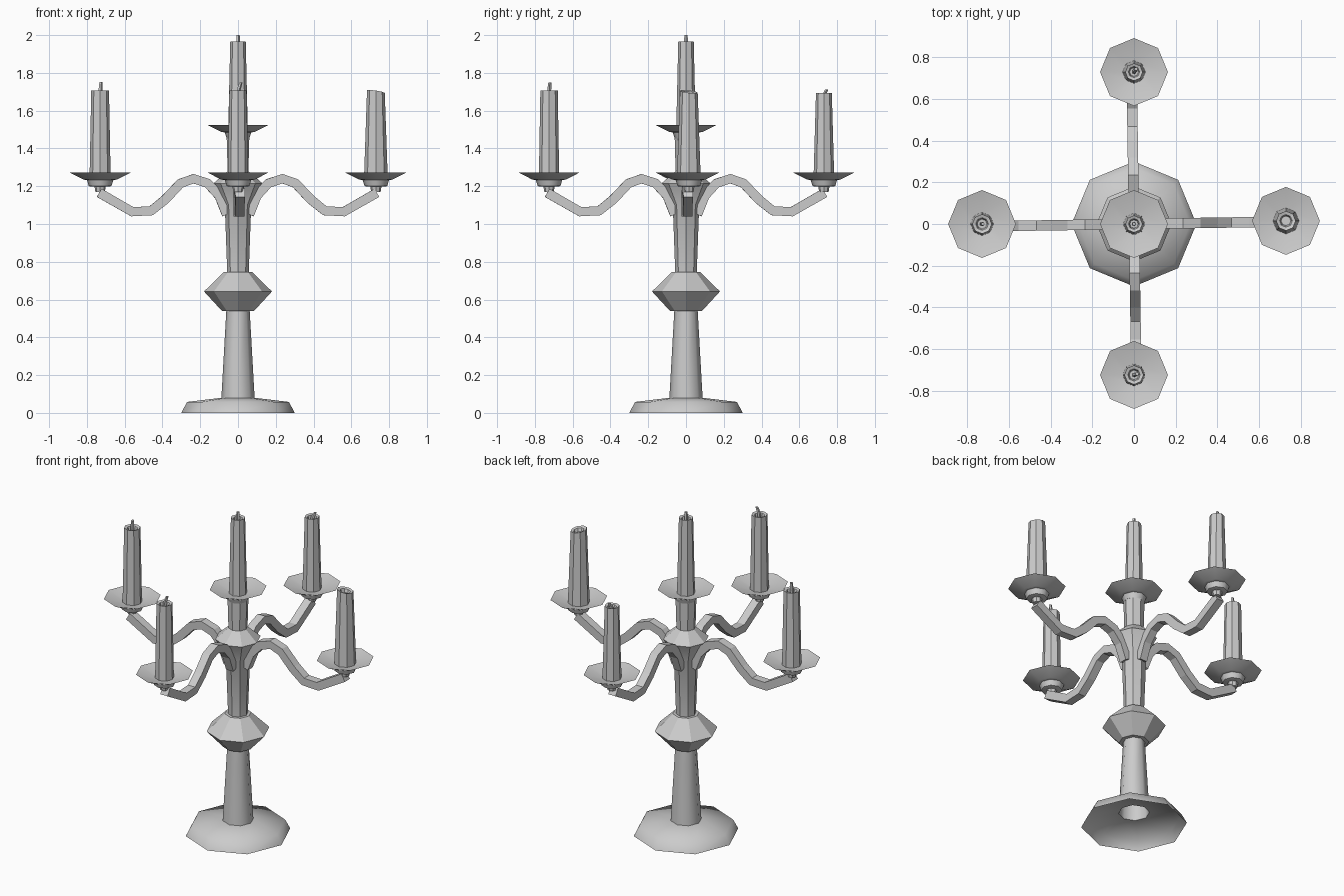
import bpy, bmesh, math
from mathutils import Vector, Matrix

if "Cube" in bpy.data.objects:
    bpy.data.objects.remove(bpy.data.objects["Cube"])

SIDES = 8


def finish(bm, name, smooth):
    bmesh.ops.remove_doubles(bm, verts=bm.verts, dist=1e-5)
    bmesh.ops.recalc_face_normals(bm, faces=bm.faces)
    me = bpy.data.meshes.new(name)
    bm.to_mesh(me)
    bm.free()
    ob = bpy.data.objects.new(name, me)
    bpy.context.collection.objects.link(ob)
    if smooth:
        bpy.ops.object.select_all(action='DESELECT')
        ob.select_set(True)
        bpy.context.view_layer.objects.active = ob
        bpy.ops.object.shade_smooth_by_angle(angle=math.radians(smooth))
    return ob


def bridge(bm, rings, cap_start=False, cap_end=False):
    for a, b in zip(rings, rings[1:]):
        n = len(a)
        for i in range(n):
            j = (i + 1) % n
            bm.faces.new((a[i], a[j], b[j], b[i]))
    if cap_start:
        bm.faces.new(rings[0][::-1])
    if cap_end:
        bm.faces.new(rings[-1])


def lathe(name, profile, centre=(0, 0, 0), smooth=30, cap_start=False, cap_end=False, slant=None):
    """Eight-sided turned part; slant tilts the rings above z = 0.4 * height."""
    bm = bmesh.new()
    c = Vector(centre)
    rings = []
    for k, (r, z) in enumerate(profile):
        ring = []
        for i in range(SIDES):
            a = math.tau * i / SIDES
            p = Vector((r * math.cos(a), r * math.sin(a), z))
            if slant and k > 0:
                p.z += slant[0] * p.x + slant[1] * p.y
            ring.append(bm.verts.new(c + p))
        rings.append(ring)
    bridge(bm, rings, cap_start, cap_end)
    return finish(bm, name, smooth)


def arm(name, path, size, turn):
    """Square bar swept along a path in the x-z plane, then turned round z."""
    bm = bmesh.new()
    pts = [Vector((x, 0, z)) for x, z in path]
    rings = []
    for i, p in enumerate(pts):
        d0 = (p - pts[max(i - 1, 0)]).normalized()
        d1 = (pts[min(i + 1, len(pts) - 1)] - p).normalized()
        t = (d0 + d1).normalized()
        n = Vector((-t.z, 0, t.x)) * size / 2
        s = Vector((0, size / 2, 0))
        rings.append([bm.verts.new(p + q) for q in (n + s, n - s, -n - s, -n + s)])
    bridge(bm, rings, True, True)
    bmesh.ops.transform(bm, matrix=Matrix.Rotation(turn, 4, 'Z'), verts=bm.verts)
    return finish(bm, name, None)


def wick(name, base, lean, height):
    bm = bmesh.new()
    b = Vector(base)
    rings = []
    for f, r in ((0, .011), (.5, .011), (1, .009)):
        c = b + Vector((lean[0] * f * f, lean[1] * f * f, height * f))
        rings.append([bm.verts.new(c + Vector((r * math.cos(k * math.tau / 5),
                                               r * math.sin(k * math.tau / 5), 0))) for k in range(5)])
    bridge(bm, rings, True, True)
    return finish(bm, name, None)


def holder(label, x, y, z, r0, r1, height, slant=None, lean=None, wick_h=0.05):
    # drip pan and socket
    lathe(label + "_drip_pan", [(.05, 0), (.06, .003), (.07, .035), (.088, .037),
                                (.163, .075), (.05, .045)], (x, y, z), 50, True, True)
    # candle with a slightly sunken top
    lathe(label + "_candle", [(r0, .04), (r1, height), (r1 * .65, height - .005),
                              (r1 * .5, height - .025)], (x, y, z), None, False, True, slant)
    if lean is not None:
        wick(label + "_wick", (x, y, z + height - .03), lean, wick_h + .03)


# flared foot and lower shaft, open underneath
lathe("foot_and_shaft", [(.30, 0), (.27, .058), (.088, .08), (.062, .54)], smooth=60)
# lower knob
lathe("lower_knob", [(.06, .54), (.085, .54), (.18, .643), (.075, .745), (.055, .745)])
# upper shaft with upper knob and neck
lathe("upper_shaft", [(.057, .745), (.07, 1.10), (.13, 1.215), (.055, 1.28), (.06, 1.46)])

# four S-curved arms
path = [(.06, 1.05), (.10, 1.15), (.16, 1.215), (.235, 1.24), (.305, 1.215),
        (.385, 1.13), (.46, 1.07), (.56, 1.065), (.735, 1.165)]
for i, label in enumerate(("right", "back", "left", "front")):
    arm(label + "_arm", path, .05, math.pi / 2 * i + math.radians(.9))

# drip pans, candles and wicks
holder("centre", 0, 0, 1.45, .052, .041, .515, lean=(0, 0), wick_h=.035)
holder("left", -.73, 0, 1.198, .056, .047, .51, lean=(.004, 0), wick_h=.045)
holder("front", 0, -.725, 1.198, .054, .046, .51, lean=(.015, .005), wick_h=.042)
holder("back", 0, .73, 1.198, .055, .042, .495, lean=(.01, .015), wick_h=.02)
holder("right", .73, .015, 1.198, .063, .047, .503, slant=(-.15, -.12))
# short stubs joining arms to drip pans
for label, x, y in (("right", .73, .015), ("left", -.73, 0), ("front", 0, -.725), ("back", 0, .73)):
    lathe(label + "_socket_stub", [(.025, 1.17), (.03, 1.2)], (x, y, 0), None, True, True)
